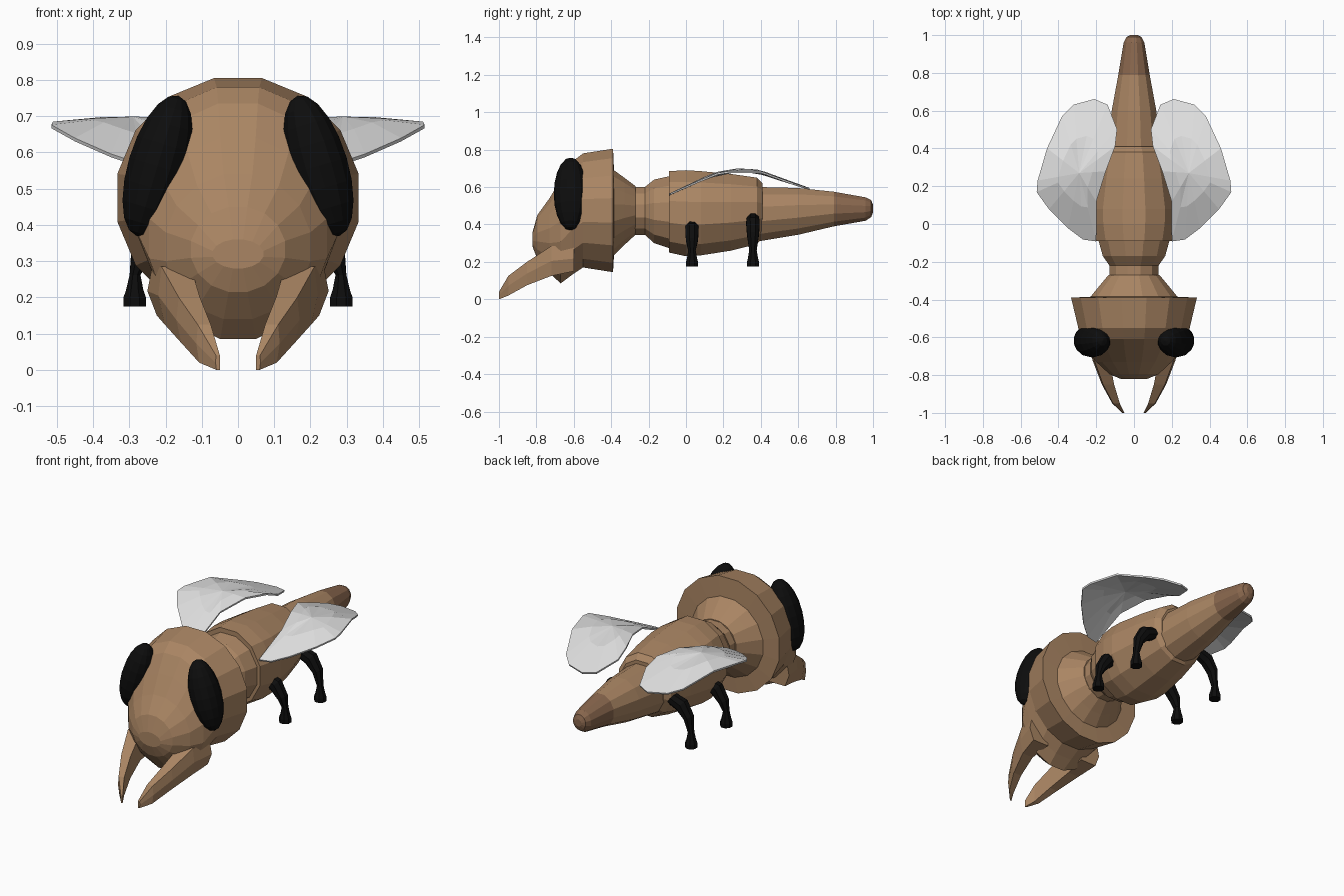
import bpy, bmesh, math
from mathutils import Matrix, Vector

if "Cube" in bpy.data.objects:
    bpy.data.objects.remove(bpy.data.objects["Cube"])


def material(name, rgb):
    m = bpy.data.materials.new(name)
    m.diffuse_color = (*rgb, 1)
    m.use_nodes = True
    m.node_tree.nodes["Principled BSDF"].inputs["Base Color"].default_value = m.diffuse_color
    return m


BROWN = material("brown", (0.40, 0.235, 0.125))
DARK = material("dark brown", (0.25, 0.135, 0.075))
BLACK = material("black", (0.004, 0.004, 0.004))
WING = material("pale grey", (0.74, 0.74, 0.74))


def finish(bm, name, *mats):
    bmesh.ops.recalc_face_normals(bm, faces=bm.faces)
    me = bpy.data.meshes.new(name)
    bm.to_mesh(me)
    bm.free()
    for m in mats:
        me.materials.append(m)
    ob = bpy.data.objects.new(name, me)
    bpy.context.collection.objects.link(ob)
    return ob


def loft(name, rings, *mats):
    """Skin a list of equal-length point rings and cap both ends."""
    bm = bmesh.new()
    loops = [[bm.verts.new(p) for p in r] for r in rings]
    for a, b in zip(loops, loops[1:]):
        n = len(a)
        for i in range(n):
            bm.faces.new((a[i], a[(i + 1) % n], b[(i + 1) % n], b[i]))
    bm.faces.new(loops[0])
    bm.faces.new(loops[-1])
    return finish(bm, name, *mats)


def oval(y, bottom, top, rx, sides):
    """Flat-topped oval section across the body at depth y."""
    zc, rz = (top + bottom) / 2, (top - bottom) / 2
    k = 1 / math.cos(math.pi / sides)
    angs = [2 * math.pi * (i + 0.5) / sides for i in range(sides)]
    return [(rx * k * math.sin(a), y, zc + rz * k * math.cos(a)) for a in angs]


def body(name, sections, sides, *mats):
    return loft(name, [oval(*s, sides) for s in sections], *mats)


# Head: snout to rear flange, then the cone behind it (y, bottom, top, half width)
body("head", [(-0.82, 0.28, 0.36, 0.07), (-0.795, 0.215, 0.45, 0.13),
              (-0.73, 0.14, 0.54, 0.20), (-0.67, 0.085, 0.64, 0.245),
              (-0.61, 0.13, 0.735, 0.275), (-0.55, 0.17, 0.78, 0.295),
              (-0.39, 0.145, 0.805, 0.333), (-0.385, 0.235, 0.69, 0.23),
              (-0.33, 0.29, 0.65, 0.185), (-0.27, 0.345, 0.605, 0.135)], 16, BROWN)

# Neck collar
body("neck", [(-0.28, 0.345, 0.60, 0.13), (-0.22, 0.345, 0.60, 0.13),
              (-0.17, 0.30, 0.64, 0.165), (-0.08, 0.27, 0.66, 0.19)], 12, BROWN)

# Thorax
body("thorax", [(-0.09, 0.25, 0.685, 0.205), (0.0, 0.23, 0.69, 0.222),
                (0.08, 0.235, 0.685, 0.225), (0.24, 0.26, 0.67, 0.20),
                (0.38, 0.295, 0.65, 0.17), (0.41, 0.33, 0.62, 0.14)], 12, BROWN)

# Abdomen with a darker tip
abdomen = body("abdomen", [(0.39, 0.31, 0.60, 0.14), (0.60, 0.345, 0.595, 0.118),
                           (0.79, 0.39, 0.575, 0.083), (0.96, 0.42, 0.545, 0.055),
                           (0.99, 0.44, 0.53, 0.04), (1.0, 0.465, 0.505, 0.02)],
               12, BROWN, DARK)
for f in abdomen.data.polygons:
    f.material_index = 1 if f.center.y > 0.79 else 0


# Wings: a thin arched leaf, height follows depth
ARCH = [(-0.09, 0.56), (0.0, 0.60), (0.16, 0.67), (0.30, 0.69),
        (0.40, 0.68), (0.50, 0.64), (0.66, 0.59)]
OUTLINE = [(0.20, -0.09), (0.27, -0.08), (0.35, -0.02), (0.45, 0.08), (0.515, 0.17),
           (0.51, 0.23), (0.46, 0.40), (0.38, 0.57), (0.32, 0.63), (0.21, 0.66),
           (0.14, 0.63), (0.09, 0.50), (0.10, 0.41), (0.15, 0.28), (0.20, 0.12)]


def arch(y):
    for (y0, z0), (y1, z1) in zip(ARCH, ARCH[1:]):
        if y <= y1:
            return z0 + (z1 - z0) * (y - y0) / (y1 - y0)
    return ARCH[-1][1]


def wing(side, name):
    bm = bmesh.new()
    cx, cy = 0.29, 0.27
    rings = []
    for t in (1.0, 0.5):
        ring = []
        for x, y in OUTLINE:
            px, py = cx + (x - cx) * t, cy + (y - cy) * t
            ring.append(bm.verts.new((side * px, py, arch(py) + 0.012 * (1 - t))))
        rings.append(ring)
    mid = bm.verts.new((side * cx, cy, arch(cy) + 0.008))
    n = len(OUTLINE)
    for i in range(n):
        j = (i + 1) % n
        bm.faces.new((rings[0][i], rings[0][j], rings[1][j], rings[1][i]))
        bm.faces.new((rings[1][i], rings[1][j], mid))
    ob = finish(bm, name, WING)
    mod = ob.modifiers.new("thickness", 'SOLIDIFY')
    mod.thickness = 0.01
    mod.offset = 0


# Legs: six-sided tube from body to flared foot (x, z, half x, half y, tilt)
LEG = [(0.16, 0.40, 0.035, 0.032, 0.9), (0.225, 0.375, 0.04, 0.036, 0.9),
       (0.268, 0.315, 0.028, 0.032, 0.5), (0.284, 0.262, 0.015, 0.02, 0),
       (0.285, 0.22, 0.024, 0.027, 0), (0.285, 0.20, 0.031, 0.032, 0),
       (0.285, 0.175, 0.031, 0.032, 0)]


def leg(side, y, lift, name):
    rings = []
    for x, z, hx, hy, tilt in LEG:
        ring = []
        for i in range(8):
            a = 2 * math.pi * (i + 0.5) / 8
            u, v = hx * 1.08 * math.cos(a), hy * 1.08 * math.sin(a)
            ring.append((side * (x + u * math.cos(tilt)), y + v,
                         z + u * math.sin(tilt) + (lift if z > 0.27 else 0)))
        rings.append(ring)
    loft(name, rings, BLACK)


# Mandibles: tapered hooks (y, inner x, outer x, bottom, top)
JAW = [(-0.60, 0.12, 0.25, 0.15, 0.285), (-0.72, 0.13, 0.22, 0.125, 0.285),
       (-0.85, 0.105, 0.17, 0.075, 0.20), (-0.95, 0.075, 0.115, 0.02, 0.125),
       (-1.0, 0.05, 0.062, 0.0, 0.04)]


def jaw(side, name):
    loft(name, [[(side * a, y, lo), (side * (b - 0.2 * (b - a)), y, lo),
                 (side * b, y, (lo + hi) / 2), (side * (b - 0.1 * (b - a)), y, hi),
                 (side * a, y, hi)] for y, a, b, lo, hi in JAW], BROWN)


# Eyes: tilted flattened ellipsoids
def eye(side, name):
    bm = bmesh.new()
    mat = (Matrix.Translation(Vector((side * 0.222, -0.617, 0.563)))
           @ Matrix.Rotation(-side * 0.29, 4, 'Y')
           @ Matrix.Diagonal((0.083, 0.09, 0.202, 1)))
    bmesh.ops.create_uvsphere(bm, u_segments=14, v_segments=10, radius=1, matrix=mat)
    finish(bm, name, BLACK)


for s, label in ((-1, "left"), (1, "right")):
    wing(s, label + "_wing")
    leg(s, 0.032, 0.0, label + "_front_leg")
    leg(s, 0.358, 0.03, label + "_rear_leg")
    jaw(s, label + "_mandible")
    eye(s, label + "_eye")
